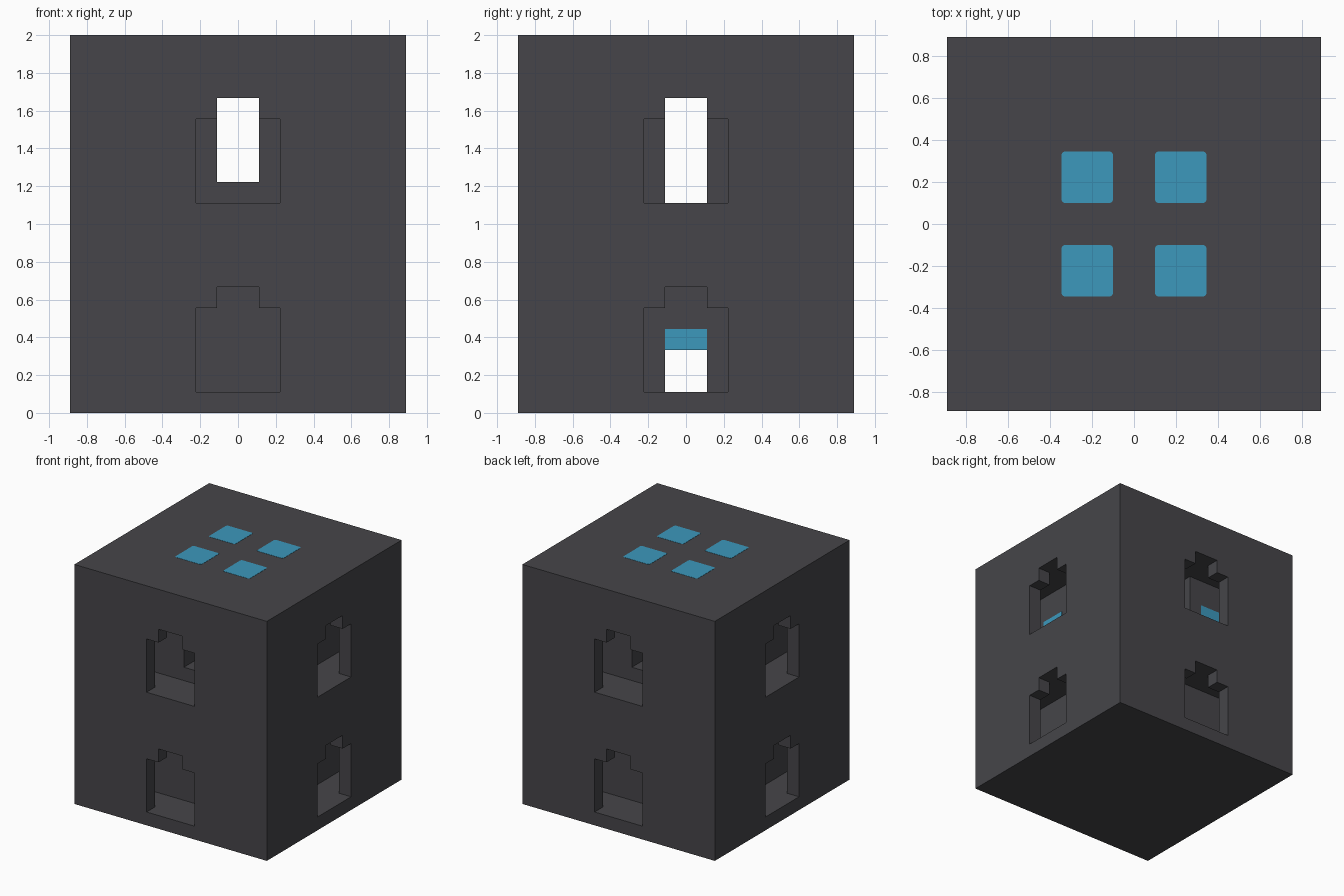
import bpy

U = 1 / 9  # one block unit; the tower is 16 x 16 x 18 units

if "Cube" in bpy.data.objects:
    bpy.data.objects.remove(bpy.data.objects["Cube"], do_unlink=True)


def flat_material(name, rgb):
    mat = bpy.data.materials.new(name)
    mat.use_nodes = True
    mat.diffuse_color = (*rgb, 1)
    bsdf = mat.node_tree.nodes["Principled BSDF"]
    bsdf.inputs["Base Color"].default_value = (*rgb, 1)
    bsdf.inputs["Roughness"].default_value = 0.8
    return mat


charcoal = flat_material("charcoal", (0.061, 0.060, 0.067))
blue = flat_material("sky_blue", (0.045, 0.314, 0.503))


def box(name, x, y, z, mat=charcoal):
    """Box from (low, high) ranges given in block units."""
    bpy.ops.mesh.primitive_cube_add(size=1)
    ob = bpy.context.object
    ob.name = name
    ranges = (x, y, z)
    for v in ob.data.vertices:
        v.co = [(r[0] if c < 0 else r[1]) * U for c, r in zip(v.co, ranges)]
    ob.data.materials.append(mat)
    return ob


def carve(target, x, y, z):
    """Cut a box out of the target and discard the cutter."""
    cutter = box("cutter", x, y, z)
    mod = target.modifiers.new("carve", "BOOLEAN")
    mod.operation = "DIFFERENCE"
    mod.solver = "EXACT"
    mod.object = cutter
    bpy.context.view_layer.objects.active = target
    bpy.ops.object.modifier_apply(modifier=mod.name)
    bpy.data.objects.remove(cutter, do_unlink=True)


# Outer walls with a hollow room and stepped arches on each floor
walls = box("outer_walls", (-8, 8), (-8, 8), (0, 18))
wide, narrow, through = (-2, 2), (-1, 1), (-9, 9)
for base in (1, 10):
    carve(walls, (-7, 7), (-7, 7), (base, base + 5))
    for width, top in ((wide, 4), (narrow, 5)):
        carve(walls, width, through, (base, base + top))
        carve(walls, through, width, (base, base + top))

# Inner cores with narrow passages
lower_core = box("lower_core", (-5, 5), (-5, 5), (1, 6))
carve(lower_core, through, narrow, (0, 3))
upper_core = box("upper_core", (-5, 5), (-5, 5), (10, 15))
carve(upper_core, through, narrow, (9, 16))
carve(upper_core, narrow, through, (11, 16))

# Blue squares on the roof, with softened corners
T = 0.03
for sx in (-2, 2):
    for sy in (-2, 2):
        square = box("roof_square", (sx - 1.1, sx + 1.1), (sy - 1.1, sy + 1.1),
                     (18 - T, 18 + T / 2), blue)
        bevel = square.modifiers.new("corners", "BEVEL")
        bevel.width = 0.015
        bevel.segments = 2
        bevel.limit_method = "WEIGHT"
        weights = square.data.attributes.new("bevel_weight_edge", "FLOAT", "EDGE")
        for e in square.data.edges:
            a, b = (square.data.vertices[i].co for i in e.vertices)
            weights.data[e.index].value = float(abs(a.z - b.z) > 0.001)

# Blue markings on the inner cores
for s in (-1, 1):
    face = sorted((s * 5, s * (5 + T)))
    box("lower_core_stripe", face, narrow, (3, 4), blue)
    side = sorted((-s * 2, -s * 4))
    box("upper_core_side_mark", face, side, (12, 13), blue)
    box("upper_core_end_mark", side, face, (12, 13), blue)
